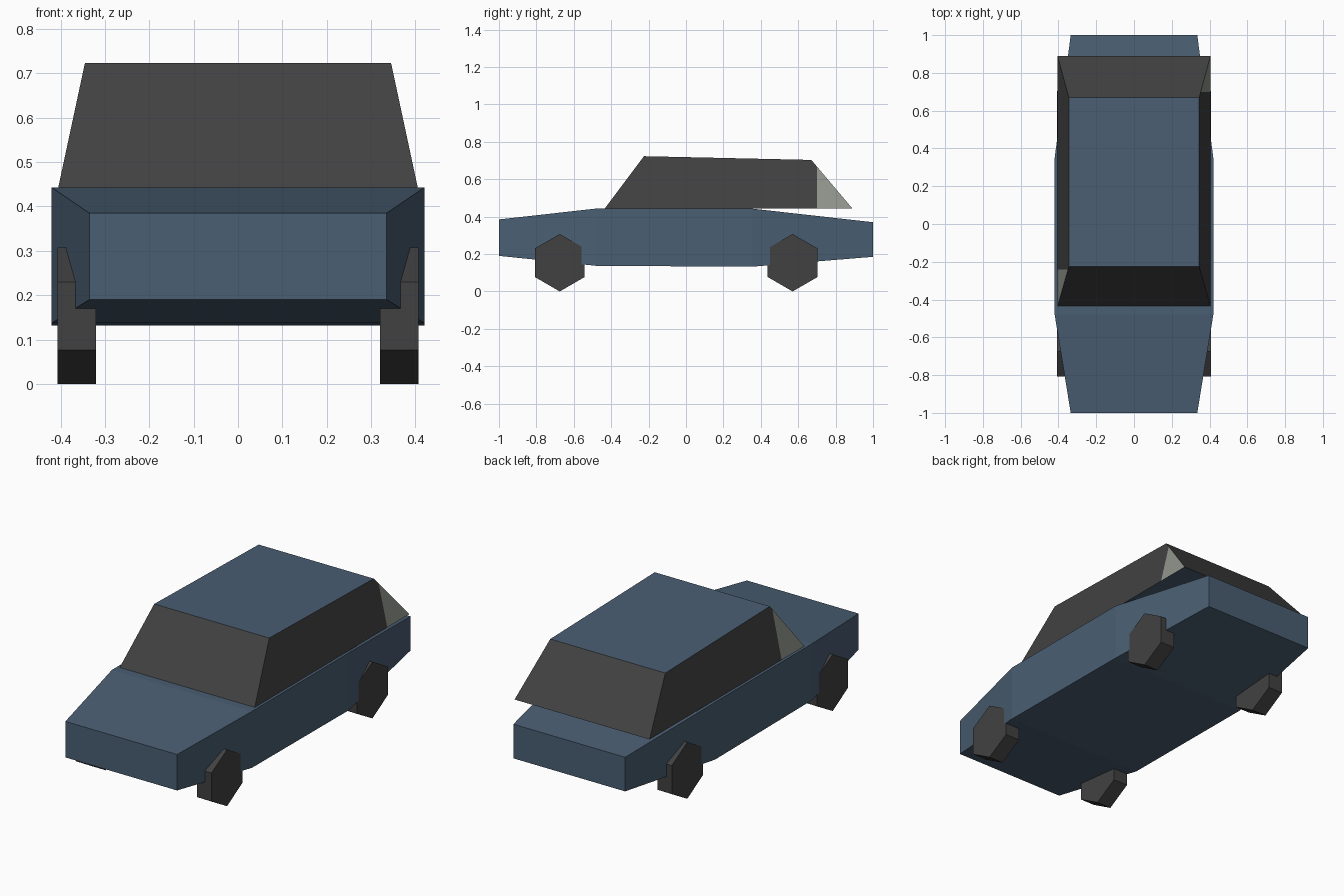
import bpy, bmesh, math
from mathutils import Matrix

old = bpy.data.objects.get("Cube")
if old:
    bpy.data.objects.remove(old, do_unlink=True)


def material(name, rgb):
    mat = bpy.data.materials.new(name)
    mat.use_nodes = True
    mat.diffuse_color = (*rgb, 1)
    mat.node_tree.nodes["Principled BSDF"].inputs["Base Color"].default_value = (*rgb, 1)
    return mat


blue = material("steel_blue", (0.068, 0.112, 0.17))
dark = material("charcoal", (0.053, 0.053, 0.053))
pale = material("pale_grey_green", (0.28, 0.30, 0.26))


def finish(bm, name, mats):
    bmesh.ops.recalc_face_normals(bm, faces=bm.faces)
    mesh = bpy.data.meshes.new(name)
    bm.to_mesh(mesh)
    bm.free()
    for m in mats:
        mesh.materials.append(m)
    obj = bpy.data.objects.new(name, mesh)
    bpy.context.collection.objects.link(obj)
    return obj


def loft(bm, rings):
    """Join rings of equal length with side faces and cap both ends."""
    rings = [[bm.verts.new(p) for p in ring] for ring in rings]
    for a, b in zip(rings, rings[1:]):
        for i in range(len(a)):
            j = (i + 1) % len(a)
            bm.faces.new((a[i], a[j], b[j], b[i]))
    bm.faces.new(rings[0])
    bm.faces.new(rings[-1])


# Body: rectangular sections (y, half width, bottom, top) along the length
sections = [(-1, 0.335, 0.19, 0.385), (-0.48, 0.42, 0.137, 0.443),
            (0.35, 0.42, 0.132, 0.443), (1, 0.335, 0.185, 0.37)]
bm = bmesh.new()
loft(bm, [[(-w, y, lo), (w, y, lo), (w, y, hi), (-w, y, hi)]
          for y, w, lo, hi in sections])
finish(bm, "body", [blue])

# Cabin: tapered box with a blue roof, overhanging the tail
bm = bmesh.new()
base, w0, w1 = 0.443, 0.405, 0.345
loft(bm, [[(-w0, -0.435, base), (w0, -0.435, base), (w0, 0.89, base), (-w0, 0.89, base)],
          [(-w1, -0.225, 0.723), (w1, -0.225, 0.723), (w1, 0.67, 0.703), (-w1, 0.67, 0.703)]])
bmesh.ops.recalc_face_normals(bm, faces=bm.faces)

# Cut the side faces for the pale corner panels
front_cut, rear_cut = -0.24, 0.70
for side, y in ((-1, front_cut), (1, rear_cut)):
    faces = [f for f in bm.faces if f.normal.x * side > 0.5]
    edges = {e for f in faces for e in f.edges}
    verts = {v for f in faces for v in f.verts}
    bmesh.ops.bisect_plane(bm, geom=faces + list(edges) + list(verts),
                           plane_co=(0, y, 0), plane_no=(0, 1, 0))
for f in bm.faces:
    y = f.calc_center_median().y
    if abs(f.normal.z) > 0.9:
        f.material_index = 0
    elif (f.normal.x > 0.5 and y > rear_cut) or (f.normal.x < -0.5 and y < front_cut):
        f.material_index = 2
    else:
        f.material_index = 1
finish(bm, "cabin", [blue, dark, pale])

# Wheels: six-sided discs standing on a point
radius, width = 0.1535, 0.087
for end, y in (("front", -0.675), ("rear", 0.57)):
    for side, s in (("left", 1), ("right", -1)):
        bm = bmesh.new()
        loft(bm, [[(s * 0.3635 + dx, y + radius * math.sin(a), radius + radius * math.cos(a))
                   for a in (math.tau * k / 6 for k in range(6))]
                  for dx in (-width / 2, width / 2)])
        finish(bm, f"{end}_{side}_wheel", [dark])
